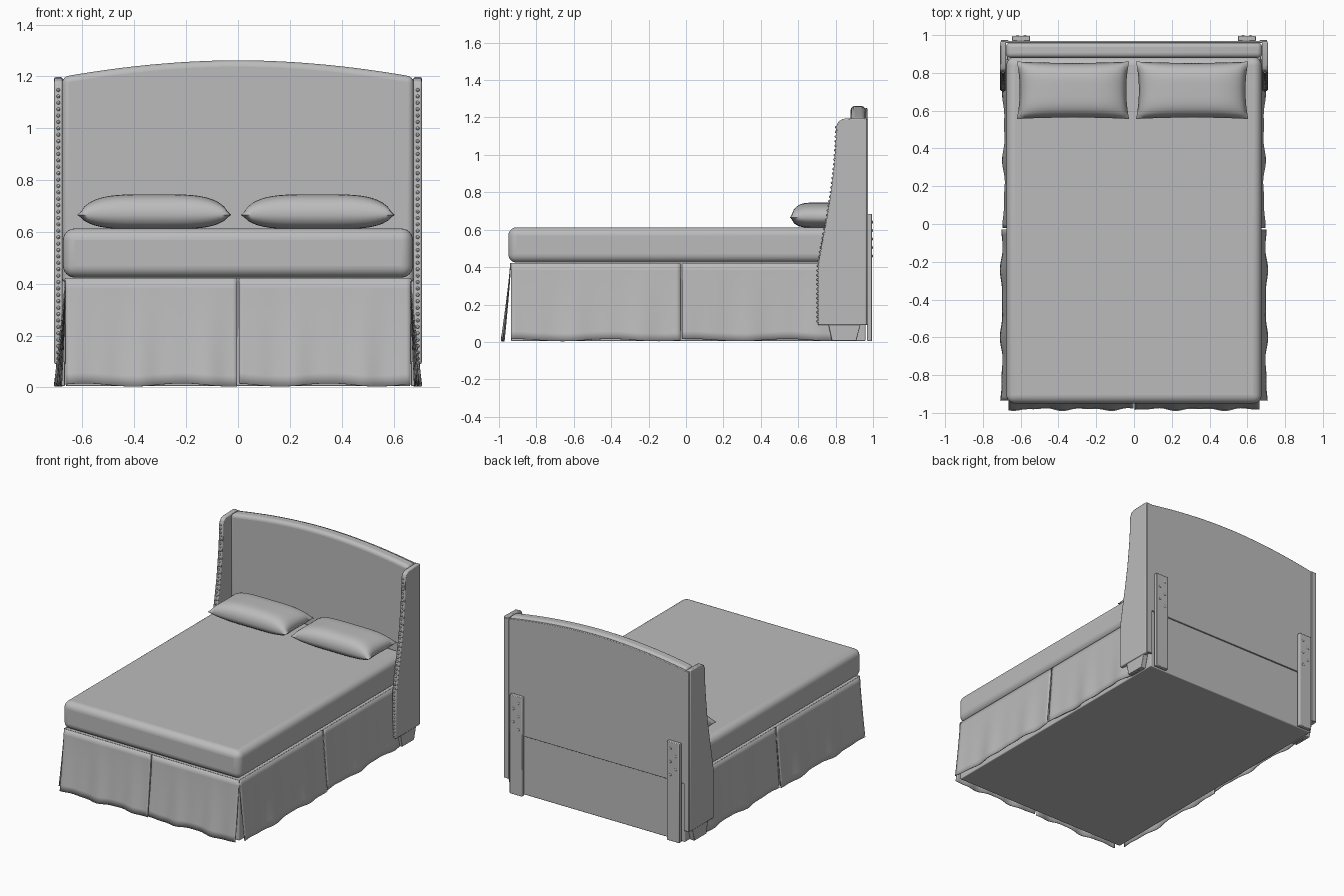
import bpy, bmesh, math
from mathutils import Vector

cube = bpy.data.objects.get("Cube")
if cube:
    bpy.data.objects.remove(cube, do_unlink=True)

fabric = bpy.data.materials.new("grey_fabric")
fabric.use_nodes = True
fabric.diffuse_color = (0.5, 0.5, 0.5, 1)
fabric.node_tree.nodes["Principled BSDF"].inputs["Base Color"].default_value = (0.5, 0.5, 0.5, 1)


def finish(name, bm, bevel=0, segments=3, angle=35):
    """Turn a bmesh into a shaded object with an optional rounded edge."""
    bmesh.ops.recalc_face_normals(bm, faces=bm.faces)
    mesh = bpy.data.meshes.new(name)
    bm.to_mesh(mesh)
    bm.free()
    mesh.materials.append(fabric)
    ob = bpy.data.objects.new(name, mesh)
    bpy.context.collection.objects.link(ob)
    if bevel:
        mod = ob.modifiers.new("Rounded", "BEVEL")
        mod.width, mod.segments = bevel, segments
        mod.limit_method, mod.angle_limit = "ANGLE", math.radians(40)
    bpy.ops.object.select_all(action="DESELECT")
    ob.select_set(True)
    bpy.context.view_layer.objects.active = ob
    bpy.ops.object.shade_smooth_by_angle(angle=math.radians(angle))
    return ob


def box(name, x, y, z, bevel=0, segments=3):
    bm = bmesh.new()
    bmesh.ops.create_cube(bm, size=1)
    for v in bm.verts:
        v.co = [lo + (c + 0.5) * (hi - lo) for c, (lo, hi) in zip(v.co, (x, y, z))]
    return finish(name, bm, bevel, segments)


def prism(name, points, depth, bevel=0, segments=3):
    """Extrude a closed outline of 3D points along a vector."""
    bm = bmesh.new()
    face = bm.faces.new([bm.verts.new(p) for p in points])
    out = bmesh.ops.extrude_face_region(bm, geom=[face])
    moved = [g for g in out["geom"] if isinstance(g, bmesh.types.BMVert)]
    bmesh.ops.translate(bm, verts=moved, vec=depth)
    return finish(name, bm, bevel, segments)


def grid(bm, nu, nv, place):
    """Add a sheet of quads whose points come from place(u, v)."""
    rows = [[bm.verts.new(place(i / nu, j / nv)) for i in range(nu + 1)] for j in range(nv + 1)]
    for a, b in zip(rows, rows[1:]):
        for i in range(nu):
            bm.faces.new((a[i], a[i + 1], b[i + 1], b[i]))


def skirt(name, start, end, out, flare, phase):
    """Hanging cloth panel that flares outward in soft folds."""
    start, end, out = Vector(start), Vector(end), Vector(out)

    def place(u, v):
        fold = 0.5 * math.sin(u * 17 + phase) + 0.3 * math.sin(u * 31 + 2 * phase)
        push = v ** 1.2 * (flare + 0.011 * fold)
        p = start.lerp(end, u) + out * push
        p.z = 0.422 - v * (0.412 - 0.006 * math.sin(u * 11 + phase))
        return p

    bm = bmesh.new()
    grid(bm, 40, 10, place)
    ob = finish(name, bm)
    ob.modifiers.new("Cloth", "SOLIDIFY").thickness = 0.005
    return ob


def pillow(name, cx):
    def side(sign, height):
        def place(u, v):
            a, b = 2 * u - 1, 2 * v - 1
            puff = ((1 - a ** 4) * (1 - b ** 4)) ** 0.55 if abs(a) < 1 and abs(b) < 1 else 0
            x = cx + 0.297 * a * (1 - 0.05 * (1 - b * b))
            y = 0.708 + 0.152 * b * (1 - 0.05 * (1 - a * a))
            return (x, y, 0.665 + sign * height * puff)
        return place
    bm = bmesh.new()
    grid(bm, 32, 20, side(1, 0.08))
    grid(bm, 32, 20, side(-1, 0.055))
    bmesh.ops.remove_doubles(bm, verts=bm.verts, dist=0.0005)
    finish(name, bm, angle=70)


# Base, mattress and pillows
box("bed_base", (-0.665, 0.665), (-0.935, 0.96), (0.005, 0.42), 0.006)
mattress = box("mattress", (-0.675, 0.675), (-0.95, 0.885), (0.424, 0.613), 0.045, 6)
pillow("right_pillow", -0.323)
pillow("left_pillow", 0.308)

# Arched headboard with a rounded top and a thin back panel
def arch(half, bottom, drop, y):
    n = 24
    pts = [(-half, y, bottom), (half, y, bottom)]
    for i in range(n + 1):
        t = 1 - 2 * i / n
        pts.append((half * t, y, 1.262 - drop - 0.064 * abs(t) ** 1.9))
    return pts

prism("headboard", arch(0.678, 0.40, 0, 0.88), (0, 0.08, 0), 0.024, 5)
prism("headboard_back", arch(0.69, 0.41, 0.012, 0.958), (0, 0.012, 0), 0.003, 2)

# Skirt panels, with splits at the middle and the corners
skirt("front_skirt_right", (-0.665, -0.94, 0), (-0.004, -0.94, 0), (0, -1, 0), 0.042, 0.4)
skirt("front_skirt_left", (0.004, -0.94, 0), (0.665, -0.94, 0), (0, -1, 0), 0.042, 2.1)
for side, s in (("right", -1), ("left", 1)):
    skirt(side + "_skirt_front", (s * 0.668, -0.935, 0), (s * 0.668, -0.03, 0), (s, 0, 0), 0.034, 1.4)
    skirt(side + "_skirt_rear", (s * 0.668, -0.022, 0), (s * 0.668, 0.87, 0), (s, 0, 0), 0.022, 0.9)

# Wings, feet, rear posts and nail heads on both sides
edge = [(0.705, 0.09), (0.705, 0.40), (0.722, 0.50), (0.752, 0.66), (0.775, 0.80),
        (0.792, 0.95), (0.80, 1.05), (0.803, 1.15), (0.815, 1.18), (0.84, 1.193)]
for side, s in (("right", -1), ("left", 1)):
    outline = [(s * 0.677, y, z) for y, z in edge + [(0.966, 1.197), (0.966, 0.09)]]
    prism(side + "_wing", outline, (s * 0.032, 0, 0), 0.006, 2)
    foot = [(s * 0.668, y, z) for y, z in ((0.78, 0.006), (0.91, 0.006), (0.935, 0.1), (0.76, 0.1))]
    prism(side + "_foot", foot, (s * 0.034, 0, 0), 0.003, 2)
    box(side + "_wing_back", sorted((s * 0.665, s * 0.704)), (0.962, 0.974), (0.09, 1.19), 0.003, 2)
    box(side + "_rear_post", sorted((s * 0.55, s * 0.645)), (0.968, 0.995), (0.005, 0.685), 0.004, 2)

    studs = bmesh.new()
    for k in range(43):
        z = 0.11 + k * 0.0247
        for (y0, z0), (y1, z1) in zip(edge, edge[1:]):
            if z1 > z0 and z0 <= z <= z1:
                y = y0 + (y1 - y0) * (z - z0) / (z1 - z0)
                new = bmesh.ops.create_uvsphere(studs, u_segments=8, v_segments=6, radius=0.007)
                bmesh.ops.translate(studs, verts=new["verts"], vec=(s * 0.693, y, z))
                break
    finish(side + "_nail_heads", studs)

    bolts = bmesh.new()
    for k in range(5):
        new = bmesh.ops.create_uvsphere(bolts, u_segments=10, v_segments=6, radius=0.009)
        bmesh.ops.scale(bolts, vec=(1, 0.5, 1), verts=new["verts"])
        x = s * (0.597 + (0.02 if k % 2 else -0.02))
        bmesh.ops.translate(bolts, verts=new["verts"], vec=(x, 0.995, 0.64 - k * 0.045))
    finish(side + "_post_bolts", bolts)
